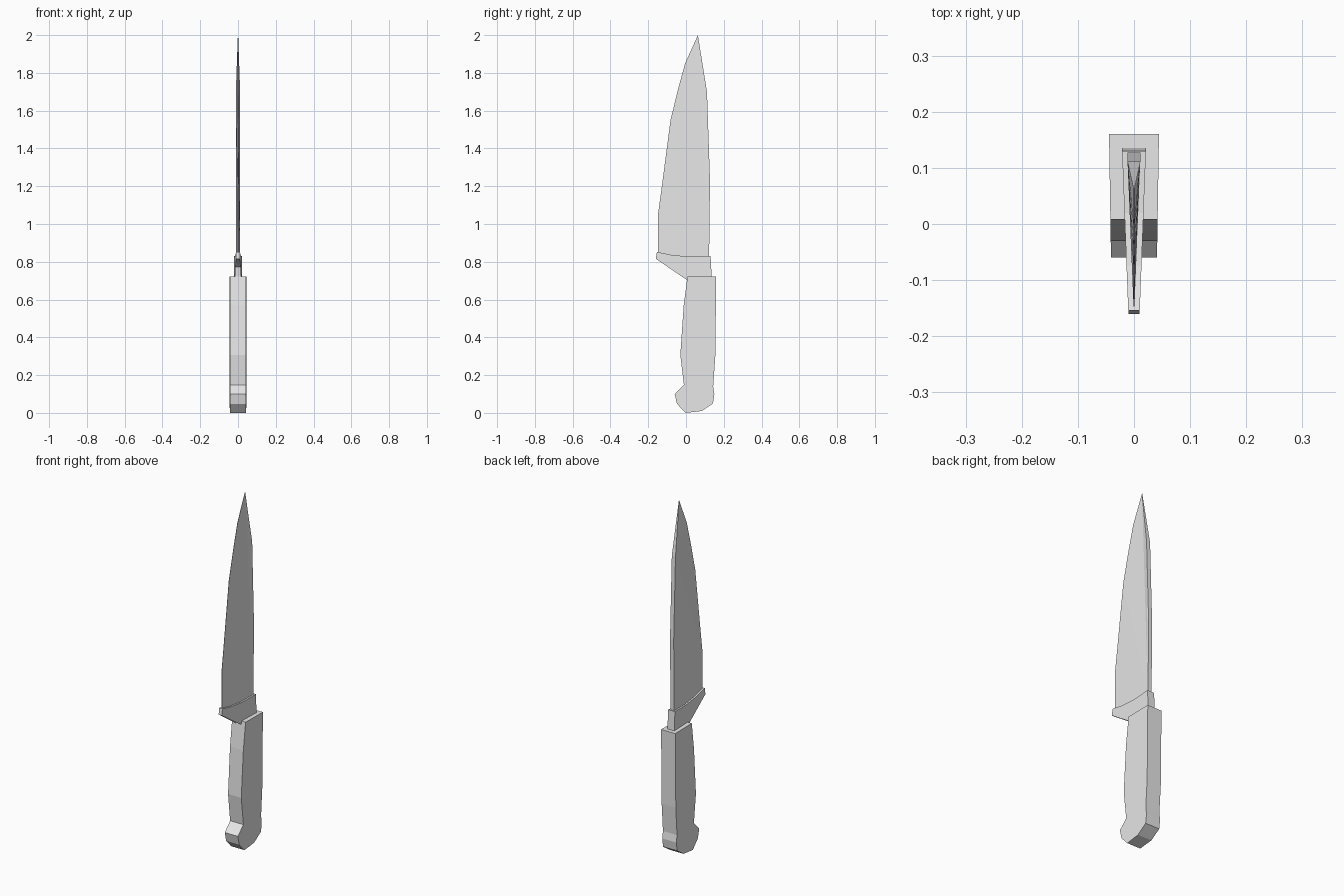
import bpy
import bmesh

cube = bpy.data.objects.get("Cube")
if cube:
    bpy.data.objects.remove(cube, do_unlink=True)

grey = bpy.data.materials.new("light grey")
grey.use_nodes = True
grey.diffuse_color = (0.8, 0.8, 0.8, 1)
grey.node_tree.nodes["Principled BSDF"].inputs["Base Color"].default_value = (0.8, 0.8, 0.8, 1)


def slab(name, profile, half_width):
    """Close a (y, z) side profile into a solid, half_width(y, z) thick on each side."""
    bm = bmesh.new()
    sides = [[bm.verts.new((s * half_width(y, z), y, z)) for y, z in profile]
             for s in (1, -1)]
    right, left = sides
    n = len(profile)
    caps = [bm.faces.new(right), bm.faces.new(left[::-1])]
    for i in range(n):
        j = (i + 1) % n
        bm.faces.new((right[i], left[i], left[j], right[j]))
    bmesh.ops.triangulate(bm, faces=caps)
    bmesh.ops.recalc_face_normals(bm, faces=bm.faces)
    mesh = bpy.data.meshes.new(name)
    bm.to_mesh(mesh)
    bm.free()
    mesh.materials.append(grey)
    obj = bpy.data.objects.new(name, mesh)
    bpy.context.collection.objects.link(obj)
    return obj


def taper(y0, w0, y1, w1):
    """Half width running straight from w0 at y0 to w1 at y1."""
    return lambda y, z: w0 + (w1 - w0) * (y - y0) / (y1 - y0)


# Handle with hooked butt
slab("handle", [
    (0.008, 0.723), (-0.012, 0.57), (-0.03, 0.307), (-0.011, 0.148),
    (-0.06, 0.1), (-0.048, 0.048), (-0.002, 0.0), (0.083, 0.01),
    (0.143, 0.05), (0.15, 0.1), (0.144, 0.14), (0.155, 0.30), (0.16, 0.723),
], taper(-0.06, 0.041, 0.16, 0.0445))

# Bolster with finger guard, sunk a little into the handle
slab("bolster", [
    (0.01, 0.70), (0.003, 0.773), (-0.03, 0.787), (-0.16, 0.816),
    (-0.154, 0.852), (-0.075, 0.836), (0.02, 0.827), (0.13, 0.83),
    (0.136, 0.72), (0.136, 0.70),
], taper(-0.16, 0.01, 0.136, 0.0215))


# Blade: thick spine, thin cutting edge, both meeting at the tip
def blade_width(y, z):
    return 0.0115 if y > 0.1 else 0.0008


slab("blade", [
    (0.122, 0.80), (0.127, 1.23), (0.111, 1.70), (0.063, 2.0),
    (-0.005, 1.85), (-0.043, 1.71), (-0.082, 1.55), (-0.129, 1.19),
    (-0.147, 1.06), (-0.147, 0.83),
], blade_width)
